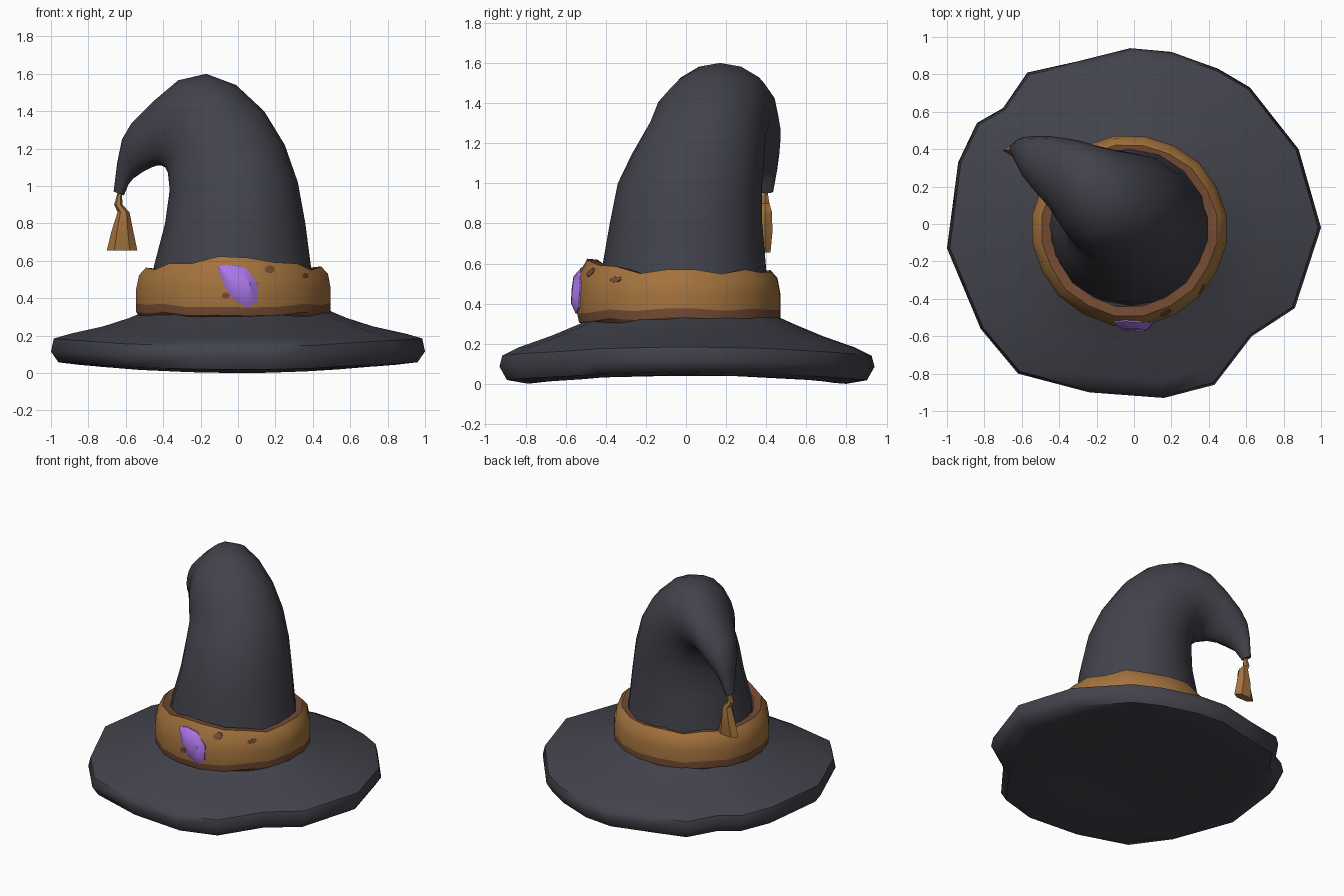
import bpy, math
from mathutils import Vector
from mathutils.bvhtree import BVHTree

if "Cube" in bpy.data.objects:
    bpy.data.objects.remove(bpy.data.objects["Cube"])


def material(name, rgb):
    m = bpy.data.materials.new(name)
    m.diffuse_color = (*rgb, 1)
    m.use_nodes = True
    m.node_tree.nodes["Principled BSDF"].inputs["Base Color"].default_value = m.diffuse_color
    return m


CHARCOAL = material("charcoal felt", (0.055, 0.055, 0.072))
TAN = material("tan leather", (0.37, 0.17, 0.047))
BROWN = material("dark brown trim", (0.17, 0.07, 0.033))
PURPLE = material("purple gem", (0.40, 0.18, 0.80))


def build(name, verts, faces, mats, angle=35, rule=None):
    me = bpy.data.meshes.new(name)
    me.from_pydata([tuple(v) for v in verts], [], faces)
    for m in mats:
        me.materials.append(m)
    for p in me.polygons:
        p.use_smooth = True
        if rule:
            p.material_index = rule(p.index)
    me.set_sharp_from_angle(angle=math.radians(angle))
    ob = bpy.data.objects.new(name, me)
    bpy.context.collection.objects.link(ob)
    return ob


def loft(rings, cap_start=False, cap_end=False):
    """Skin a list of equal-length rings with quads."""
    n = len(rings[0])
    verts = [v for r in rings for v in r]
    faces = [(k * n + i, k * n + (i + 1) % n, (k + 1) * n + (i + 1) % n, (k + 1) * n + i)
             for k in range(len(rings) - 1) for i in range(n)]
    if cap_start:
        faces.append(tuple(reversed(range(n))))
    if cap_end:
        faces.append(tuple(range(len(verts) - n, len(verts))))
    return verts, faces


# Brim: irregular outline, scaled through a drooping section (scale, z, extra z at the sides)
outline = [(1.0, -.02), (.88, .40), (.62, .73), (.45, .83), (.20, .92), (-.02, .94),
           (-.30, .87), (-.57, .81), (-.70, .62), (-.84, .54), (-.94, .33), (-1.0, -.13),
           (-.82, -.56), (-.62, -.80), (-.24, -.90), (.16, -.93), (.43, -.86),
           (.63, -.60), (.86, -.45)]
section = [(.55, .04, 0), (.85, .0, .045), (.96, .018, .04), (1.0, .085, .03),
           (.985, .14, .045), (.90, .18, .03), (.72, .24, .01), (.58, .295, 0), (.45, .35, 0)]
rings = []
for s, z, side in section:
    ring = []
    for x, y in outline:
        c2 = x * x / (x * x + y * y)
        ring.append((x * s, y * s, z + side * c2))
    rings.append(ring)
v, f = loft(rings, cap_start=True)
build("brim", v, f, [CHARCOAL], 50)

# Crown: rings given by outer and inner silhouette points, y centre and y half width
crown = [((.45, .30), (-.47, .30), -.01, .43), ((.39, .57), (-.45, .57), -.01, .41),
         ((.36, .80), (-.39, .80), .0, .38), ((.32, 1.02), (-.365, .98), .02, .36),
         ((.25, 1.22), (-.375, 1.07), .06, .33), ((.14, 1.40), (-.39, 1.10), .10, .30),
         ((-.01, 1.54), (-.40, 1.105), .13, .29), ((-.17, 1.60), (-.41, 1.11), .17, .275),
         ((-.32, 1.565), (-.43, 1.11), .22, .24), ((-.45, 1.455), (-.46, 1.10), .28, .19),
         ((-.57, 1.335), (-.51, 1.075), .33, .14), ((-.62, 1.25), (-.56, 1.04), .36, .105),
         ((-.645, 1.13), (-.585, 1.01), .385, .07), ((-.665, .97), (-.61, .95), .40, .035)]
rings = []
for (ox, oz), (ix, iz), yc, yh in crown:
    ring = []
    for i in range(16):
        a = math.tau * i / 16
        t = (1 + math.cos(a)) / 2
        ring.append((ix + (ox - ix) * t, yc + yh * math.sin(a), iz + (oz - iz) * t))
    rings.append(ring)
v, f = loft(rings, cap_end=True)
build("bent_crown", v, f, [CHARCOAL], 60)

# Band: bulging strip, higher and lower at the front, dark trim along both edges
N = 20
band_section = [(.97, .30, .0), (1.0, .325, -.02), (1.0, .37, -.02), (1.0, .45, 0),
                (.97, .52, .03), (.90, .56, .06), (.80, .555, .06)]
rings = []
for k, (s, z, front_rise) in enumerate(band_section):
    ring = []
    for i in range(N):
        a = math.tau * (i + .5) / N
        front = max(0, -math.sin(a)) ** 4
        wob = .012 * math.sin(3.7 * i + 1) * (1 if k > 3 else .5)
        r = s * (1 + .05 * front * (1 if k > 1 else .6)) + .6 * wob
        ring.append((-.025 + .525 * r * math.cos(a), -.025 + .50 * r * math.sin(a),
                     z + front_rise * front + wob))
    rings.append(ring)
v, f = loft(rings)
band = build("hat_band", v, f, [TAN, BROWN], 30, lambda i: 1 if i // N in (0, 1, 5) else 0)
tree = BVHTree.FromPolygons([Vector(p) for p in v], f)


def patch(name, pts, mat, lift, bulge):
    """Lay a front-facing outline onto the band, with a raised centre."""
    cx = sum(p[0] for p in pts) / len(pts)
    cz = sum(p[1] for p in pts) / len(pts)

    def on_band(x, z, out):
        hit = tree.ray_cast(Vector((x, -2, z)), Vector((0, 1, 0)))[0]
        return (x, (hit.y if hit else -.5) - out, z)
    n = len(pts)
    inner = [(cx + (x - cx) * .6, cz + (z - cz) * .6) for x, z in pts]
    rs = [[on_band(x, z, -.01) for x, z in pts], [on_band(x, z, lift) for x, z in pts],
          [on_band(x, z, lift + bulge) for x, z in inner]]
    vv, ff = loft(rs, cap_end=True)
    build(name, vv, ff, [mat], 40)


# Gem on the front and small worn spots
patch("gem", [(-.11, .57), (-.075, .47), (-.02, .39), (.05, .35), (.10, .38), (.105, .48),
              (.04, .565), (-.05, .58)], PURPLE, .008, .022)
for i, (x, z, r) in enumerate([(.17, .555, .028), (-.065, .415, .022), (.36, .52, .018)]):
    patch(f"worn_spot_{i}", [(x + r * math.cos(math.tau * j / 7), z + .8 * r * math.sin(math.tau * j / 7))
                             for j in range(7)], BROWN, .005, .001)

# Tassel hanging from the tip: (x centre, z, x radius, y radius)
rings = []
for x, z, rx, ry in [(-.632, .965, .012, .012), (-.64, .90, .022, .024), (-.612, .86, .032, .038),
                     (-.618, .76, .058, .042), (-.62, .655, .082, .03)]:
    rings.append([(x + rx * math.cos(math.tau * i / 6), .395 + ry * math.sin(math.tau * i / 6), z)
                  for i in range(6)])
rings.reverse()
v, f = loft(rings, cap_start=True, cap_end=True)
build("tassel", v, f, [TAN], 25)
